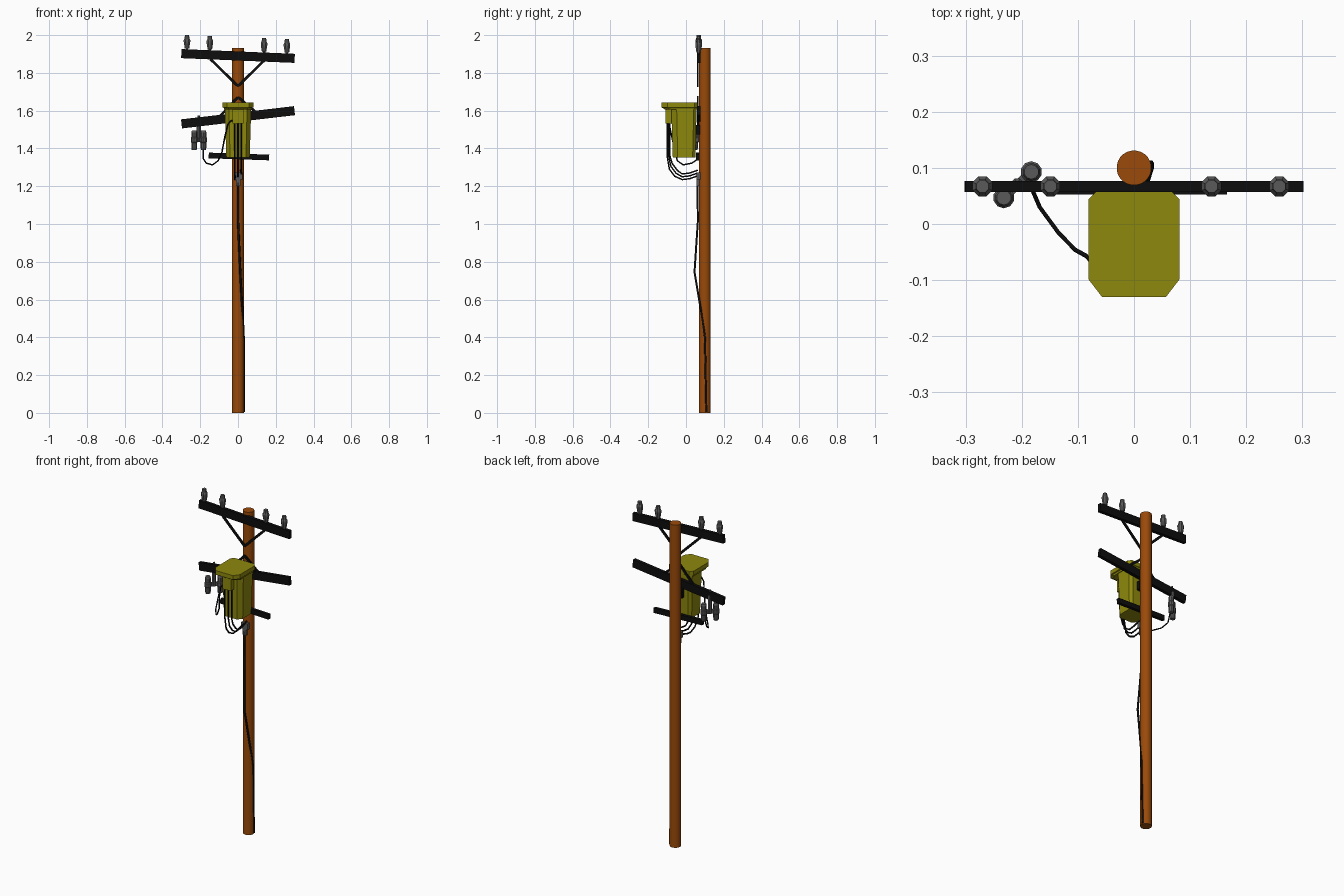
import bpy, bmesh, math
from mathutils import Vector

if "Cube" in bpy.data.objects:
    bpy.data.objects.remove(bpy.data.objects["Cube"])


def material(name, rgb):
    m = bpy.data.materials.new(name)
    m.diffuse_color = (*rgb, 1)
    m.use_nodes = True
    m.node_tree.nodes["Principled BSDF"].inputs["Base Color"].default_value = m.diffuse_color
    return m


WOOD = material("brown wood", (0.32, 0.068, 0.003))
OLIVE = material("olive paint", (0.27, 0.25, 0.004))
GREY = material("grey ceramic", (0.10, 0.10, 0.10))
BLACK = material("black iron", (0.004, 0.004, 0.004))


def finish(name, bm, mat, smooth=False):
    bmesh.ops.recalc_face_normals(bm, faces=bm.faces)
    me = bpy.data.meshes.new(name)
    bm.to_mesh(me)
    bm.free()
    me.materials.append(mat)
    ob = bpy.data.objects.new(name, me)
    bpy.context.collection.objects.link(ob)
    if smooth:
        bpy.context.view_layer.objects.active = ob
        ob.select_set(True)
        bpy.ops.object.shade_smooth_by_angle(angle=math.radians(40))
        ob.select_set(False)
    return ob


def loft(name, rings, mat, smooth=False):
    """Skin a stack of equal-sized point rings and cap both ends."""
    bm = bmesh.new()
    vs = [[bm.verts.new(p) for p in r] for r in rings]
    n = len(vs[0])
    for a, b in zip(vs, vs[1:]):
        for i in range(n):
            j = (i + 1) % n
            bm.faces.new((a[i], a[j], b[j], b[i]))
    bm.faces.new(vs[0][::-1])
    bm.faces.new(vs[-1])
    return finish(name, bm, mat, smooth)


def lathe(name, x, y, profile, mat, sides=8, smooth=False):
    rings = [[(x + r * math.cos(2 * math.pi * (i + .5) / sides),
               y + r * math.sin(2 * math.pi * (i + .5) / sides), z)
              for i in range(sides)] for r, z in profile]
    return loft(name, rings, mat, smooth)


def bar(name, a, b, width, height, mat):
    """Rectangular bar from a to b; width is horizontal, height is across it."""
    a, b = Vector(a), Vector(b)
    d = (b - a).normalized()
    side = d.cross(Vector((0, 0, 1))).normalized() * width / 2
    up = side.cross(d).normalized() * height / 2
    return loft(name, [[p + side + up, p - side + up, p - side - up, p + side - up]
                       for p in (a, b)], mat)


def box(name, x0, x1, y0, y1, z0, z1, mat):
    return loft(name, [[(x0, y0, z), (x1, y0, z), (x1, y1, z), (x0, y1, z)]
                       for z in (z0, z1)], mat)


def wire(name, pts, radius=0.005):
    cu = bpy.data.curves.new(name, 'CURVE')
    cu.dimensions = '3D'
    cu.bevel_depth = radius
    cu.bevel_resolution = 1
    cu.use_fill_caps = True
    s = cu.splines.new('POLY')
    s.points.add(len(pts) - 1)
    for p, q in zip(s.points, pts):
        p.co = (*q, 1)
    cu.materials.append(BLACK)
    ob = bpy.data.objects.new(name, cu)
    bpy.context.collection.objects.link(ob)


# pole
lathe("pole", 0, 0.1, [(0.031, 0), (0.031, 1.932)], WOOD, 24, True)

# crossarms
ARM_Y = 0.067
bar("top_crossarm", (-0.3, ARM_Y, 1.902), (0.3, ARM_Y, 1.877), 0.02, 0.048, BLACK)
bar("middle_crossarm", (-0.299, ARM_Y, 1.53), (0.299, ARM_Y, 1.6), 0.02, 0.048, BLACK)
bar("lower_crossarm", (-0.155, 0.062, 1.363), (0.165, 0.062, 1.352), 0.018, 0.03, BLACK)

# diagonal braces
for s, side in ((-1, "left"), (1, "right")):
    bar("top_brace_" + side, (0, 0.063, 1.73), (s * 0.145, 0.063, 1.872), 0.008, 0.014, BLACK)
    bar("middle_brace_" + side, (0, 0.063, 1.672), (s * 0.115, 0.063, 1.562 + s * 0.013),
        0.008, 0.014, BLACK)

# line insulators on the top arm
for i, x in enumerate((-0.27, -0.149, 0.138, 0.259)):
    z = 1.978 - (x + 0.27) * 0.04
    lathe(f"insulator_{i + 1}", x, 0.067,
          [(0.007, z - 0.075), (0.007, z - 0.05), (0.013, z - 0.048), (0.019, z - 0.012),
           (0.019, z - 0.004), (0.014, z + 0.004), (0.012, z + 0.022)], GREY)


# transformer tank, lid and terminal box
def octagon(w, y0, y1, cf, cb, z):
    f, b = w - cf, w - cb
    return [(-f, y0, z), (f, y0, z), (w, y0 + cf * 1.3, z), (w, y1 - cb, z),
            (b, y1, z), (-b, y1, z), (-w, y1 - cb, z), (-w, y0 + cf * 1.3, z)]


loft("transformer_tank", [octagon(0.062, -0.07, 0.05, 0.02, 0.015, 1.352),
                          octagon(0.07, -0.078, 0.056, 0.022, 0.015, 1.612)], OLIVE)
loft("transformer_lid", [octagon(0.074, -0.11, 0.058, 0.024, 0.016, 1.605),
                         octagon(0.074, -0.125, 0.058, 0.024, 0.016, 1.615),
                         octagon(0.081, -0.13, 0.061, 0.024, 0.017, 1.617),
                         octagon(0.081, -0.13, 0.061, 0.024, 0.017, 1.642)], OLIVE)
box("terminal_box", -0.028, 0.028, -0.108, -0.06, 1.533, 1.61, OLIVE)
bar("tank_hanger", (0, 0.045, 1.5), (0, 0.075, 1.5), 0.05, 0.05, BLACK)

# fuse cutout on the left
for i, (x, y) in enumerate(((-0.232, 0.047), (-0.183, 0.093))):
    lathe(f"fuse_barrel_{i + 1}", x, y,
          [(0.014, 1.393), (0.016, 1.405), (0.016, 1.43), (0.019, 1.434),
           (0.019, 1.456), (0.016, 1.46), (0.016, 1.485), (0.013, 1.495)], GREY, 10)
bar("fuse_bridge", (-0.232, 0.047, 1.445), (-0.183, 0.093, 1.445), 0.016, 0.02, GREY)
lathe("fuse_post", -0.208, 0.07, [(0.012, 1.435), (0.012, 1.535), (0.007, 1.545), (0.006, 1.575)],
      GREY, 8)

# wire from the fuse to the terminal box
wire("fuse_wire", [(-0.183, 0.085, 1.4), (-0.183, 0.065, 1.345), (-0.168, 0.03, 1.322),
                   (-0.135, -0.015, 1.313), (-0.105, -0.046, 1.335), (-0.085, -0.057, 1.38),
                   (-0.07, -0.075, 1.46), (-0.055, -0.088, 1.525), (-0.04, -0.09, 1.545),
                   (-0.02, -0.09, 1.55)], 0.004)

# three service wires looping from the box to the splice
for i, (x, y, low) in enumerate(((-0.017, -0.1, 1.235), (0, -0.092, 1.25), (0.017, -0.085, 1.265))):
    wire(f"service_wire_{i + 1}",
         [(x, y, 1.54), (x, y, 1.36), (x, y + 0.012, low + 0.055), (x, y + 0.04, low + 0.018),
          (x, -0.02, low), (x, 0.02, low + 0.005), (x * 0.8, 0.062, low + 0.02)], 0.0045)
box("splice_clamp", -0.02, 0.023, 0.056, 0.076, 1.235, 1.272, GREY)
box("splice_sleeve", -0.011, 0.013, 0.056, 0.072, 1.2, 1.24, GREY)

# down lead running along the pole to the ground
wire("down_lead", [(0, 0.06, 1.22), (0, 0.063, 1.02), (0.012, 0.045, 0.745),
                   (0.026, 0.088, 0.49), (0.03, 0.1, 0.4), (0.03, 0.108, 0.005)], 0.006)
